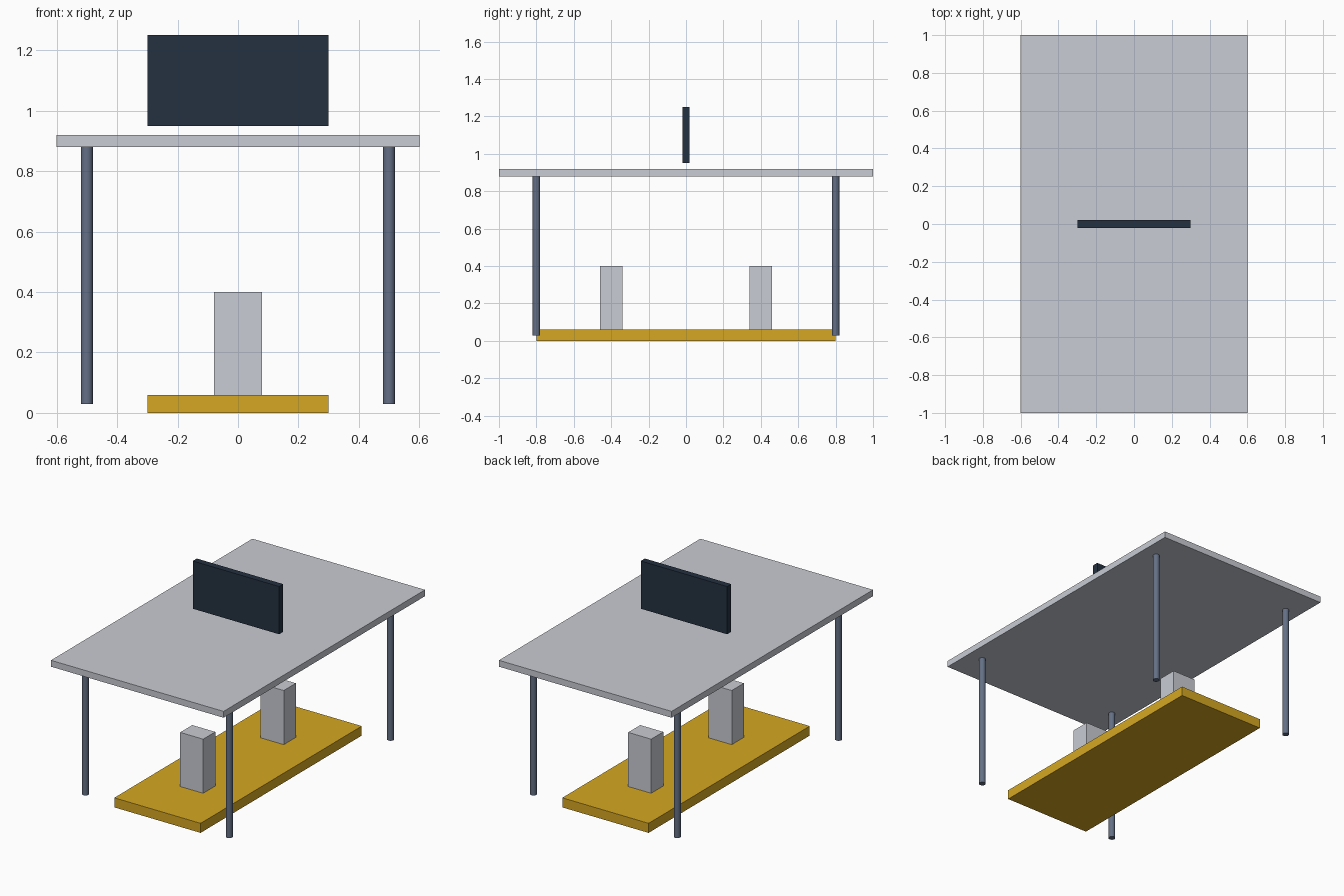
import bpy
import math

default = bpy.data.objects.get("Cube")
if default:
    bpy.data.objects.remove(default, do_unlink=True)


def material(name, rgb):
    """Flat material from 8-bit display colour, stored as linear values."""
    linear = [((c / 255 + 0.055) / 1.055) ** 2.4 for c in rgb]
    mat = bpy.data.materials.new(name)
    mat.use_nodes = True
    mat.diffuse_color = (*linear, 1)
    mat.node_tree.nodes["Principled BSDF"].inputs["Base Color"].default_value = (*linear, 1)
    return mat


light_grey = material("light grey", (201, 204, 212))
slate = material("slate metal", (100, 112, 134))
ochre = material("ochre", (214, 167, 34))
navy = material("dark navy", (36, 49, 64))


def box(name, size, y, bottom, mat):
    """Box centred on x, resting at the given height."""
    bpy.ops.mesh.primitive_cube_add(size=1, location=(0, y, bottom + size[2] / 2))
    obj = bpy.context.object
    obj.name = name
    obj.scale = size
    bpy.ops.object.transform_apply(location=False, rotation=False, scale=True)
    obj.data.materials.append(mat)


def leg(name, x, y):
    """Round leg from just above the floor up to the tabletop."""
    bottom, top = 0.03, 0.88
    bpy.ops.mesh.primitive_cylinder_add(
        vertices=16, radius=0.02, depth=top - bottom, location=(x, y, (bottom + top) / 2))
    obj = bpy.context.object
    obj.name = name
    obj.data.materials.append(slate)
    bpy.ops.object.shade_smooth_by_angle(angle=math.radians(40))


# Tabletop, screen above it and the low platform
box("tabletop", (1.2, 2.0, 0.04), 0, 0.88, light_grey)
box("screen", (0.6, 0.04, 0.3), 0, 0.95, navy)
box("platform", (0.6, 1.6, 0.06), 0, 0, ochre)

# Pedestals and legs, mirrored front to back and side to side
for end, sy in (("front", -1), ("back", 1)):
    box(f"{end}_pedestal", (0.16, 0.12, 0.34), sy * 0.4, 0.06, light_grey)
    for side, sx in (("right", -1), ("left", 1)):
        leg(f"{end}_{side}_leg", sx * 0.5, sy * 0.8)
